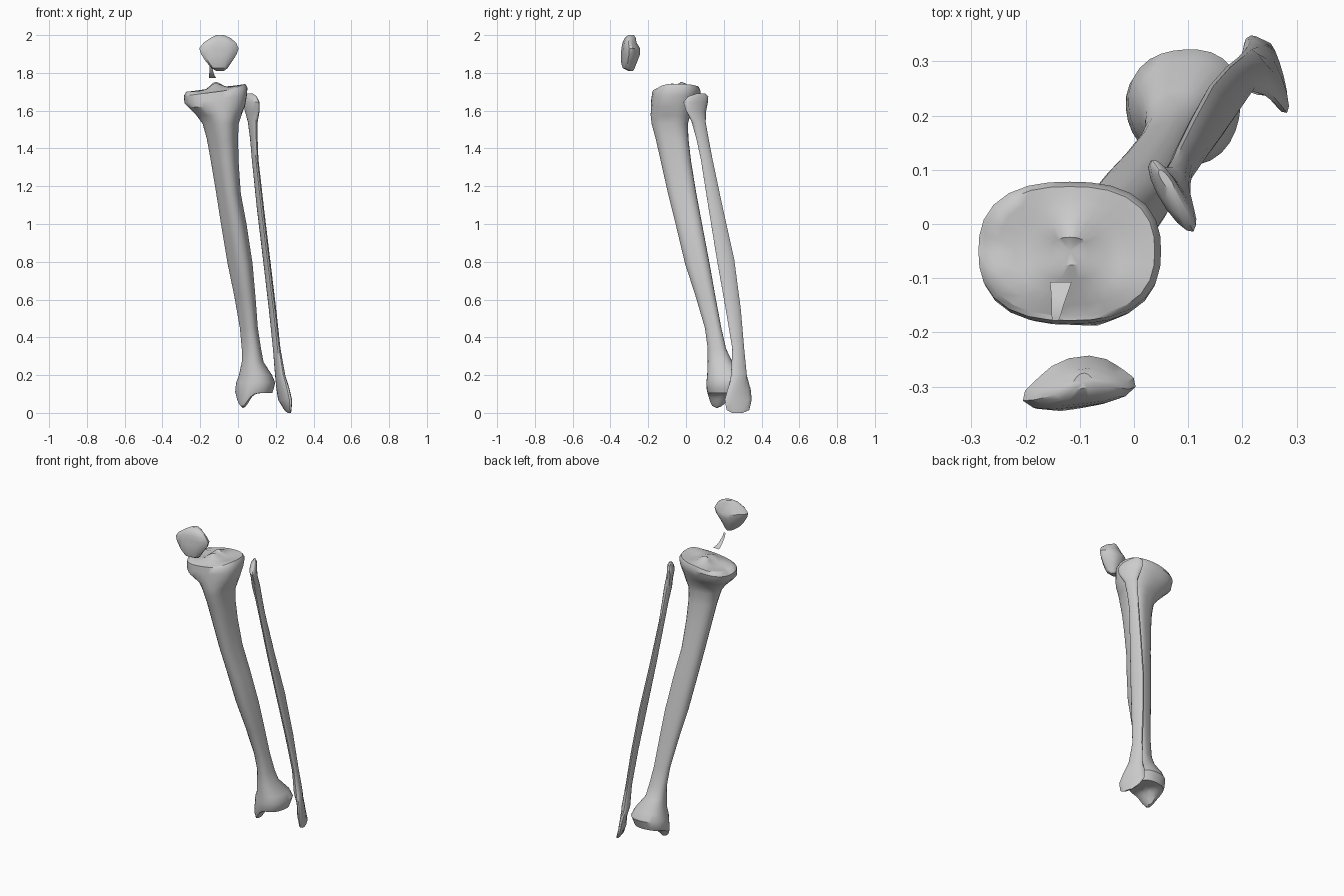
import bpy, bmesh
from math import cos, sin, pi, exp, radians

if "Cube" in bpy.data.objects:
    bpy.data.objects.remove(bpy.data.objects["Cube"])


def outline(sec, phi, k, tri, ang, n):
    """Closed outline fitted to the box x0..x1, y0..y1; phi shears it, tri makes it three-sided."""
    z, x0, x1, y0, y1 = sec
    pts = []
    for i in range(n):
        t = 2 * pi * i / n
        c, s = cos(t), sin(t)
        r = (abs(c) ** k + abs(s) ** k) ** (-1 / k) * (1 + tri * cos(3 * (t - radians(ang))))
        pts.append((r * c, r * (s * sin(phi) + c * cos(phi))))
    xs, ys = [p[0] for p in pts], [p[1] for p in pts]
    ax, bx, ay, by = min(xs), max(xs), min(ys), max(ys)
    return [(x0 + (x1 - x0) * (p[0] - ax) / (bx - ax),
             y0 + (y1 - y0) * (p[1] - ay) / (by - ay), z) for p in pts]


def finish(bm, name):
    me = bpy.data.meshes.new(name)
    bmesh.ops.recalc_face_normals(bm, faces=bm.faces)
    bm.to_mesh(me)
    bm.free()
    ob = bpy.data.objects.new(name, me)
    bpy.context.collection.objects.link(ob)
    bpy.ops.object.select_all(action='DESELECT')
    ob.select_set(True)
    bpy.context.view_layer.objects.active = ob
    bpy.ops.object.shade_smooth_by_angle(angle=radians(35))
    return ob


def loft(name, secs, style, n=20, caps=(None, None)):
    """Skin the outlines from bottom to top; cap functions give z over the end faces."""
    bm = bmesh.new()
    rings = [outline(s, *style(s[0]), n) for s in secs]

    def end(ring, zf):
        cx = sum(p[0] for p in ring) / n
        cy = sum(p[1] for p in ring) / n
        out = []
        for f in (.93, .78, .6, .4, .2):
            r = [(cx + f * (x - cx), cy + f * (y - cy)) for x, y, _ in ring]
            out.append([(x, y, zf(x, y)) for x, y in r])
        return out

    if caps[0]:
        rings = end(rings[0], caps[0])[::-1] + rings
    if caps[1]:
        rings += end(rings[-1], caps[1])
    vs = [[bm.verts.new(p) for p in r] for r in rings]
    for a, b in zip(vs, vs[1:]):
        for i in range(n):
            j = (i + 1) % n
            bm.faces.new((a[i], a[j], b[j], b[i]))
    for r in (vs[0], vs[-1]):
        c = bm.verts.new([sum(v.co[k] for v in r) / n for k in range(3)])
        for i in range(n):
            bm.faces.new((r[i], r[(i + 1) % n], c))
    return finish(bm, name)


# Shin bone: shaft with ankle end and knee plateau
def plateau(x, y):
    z = 1.722 + .13 * (x + .115) - 1.2 * max(0, -.1 - y) ** 1.5
    for px, h, sx, sy in ((-.12, .034, .035, .06), (-.2, -.012, .05, .07), (-.03, -.012, .04, .07)):
        z += h * exp(-((x - px) / sx) ** 2 - ((y + .04) / sy) ** 2)
    return z


def ankle(x, y):
    return .105 - .08 * exp(-((x - .028) / .04) ** 2 - ((y - .165) / .065) ** 2)


shin = [
    (.125, -.015, .188, .11, .31), (.16, -.01, .197, .108, .322), (.2, .005, .18, .112, .305),
    (.27, .02, .135, .115, .245), (.34, .02, .122, .115, .212), (.45, .01, .105, .10, .187),
    (.62, -.02, .092, .05, .155), (.79, -.055, .077, -.005, .125), (1.0, -.09, .045, -.055, .085),
    (1.16, -.115, .015, -.095, .055), (1.33, -.143, .003, -.133, .027), (1.45, -.165, .0, -.16, .013),
    (1.53, -.187, .003, -.182, .01), (1.575, -.22, .018, -.187, .022), (1.62, -.265, .036, -.186, .045),
    (1.66, -.283, .047, -.184, .068), (1.70, -.287, .05, -.178, .078)]


def shin_style(z):
    if z > 1.6:
        return (pi / 2, 2.5, .0, -80)
    if z < .3:
        return (pi / 2, 2.2, .03, -80)
    return (pi / 2, 2, .1, -75)


tib = loft("shin_bone", shin, shin_style, 28, (ankle, plateau))
# tilt the plateau rim so the inner side sits lower, and drop the inner ankle knob
for v in tib.data.vertices:
    if abs(v.co.z - 1.70) < 1e-4 or abs(v.co.z - 1.66) < 1e-4:
        v.co.z += .13 * (v.co.x + .115)
    elif abs(v.co.z - .125) < 1e-4:
        v.co.z = ankle(v.co.x, v.co.y) + .02

# Calf bone: slim strut with a slanted head and ankle tip
calf = [
    (0.0, .262, .28, .245, .30), (.015, .245, .284, .215, .335), (.07, .212, .286, .205, .348),
    (.13, .203, .272, .222, .342), (.2, .196, .25, .238, .322), (.34, .185, .225, .245, .308),
    (.55, .163, .202, .21, .29), (.815, .132, .17, .163, .255), (1.08, .10, .138, .12, .196),
    (1.345, .073, .108, .078, .14), (1.45, .064, .104, .055, .12), (1.54, .052, .104, .03, .104),
    (1.60, .036, .115, .0, .107), (1.645, .026, .114, -.014, .116), (1.675, .03, .1, .01, .118),
    (1.692, .045, .075, .06, .1)]
loft("calf_bone", calf,
     lambda z: (radians(145 if z > 1.56 or z < .15 else 115), 2, 0, 0), 14)

# Kneecap: rounded wedge with a ridge on the back
knee = [
    (1.81, -.115, -.075, -.305, -.28), (1.825, -.14, -.055, -.335, -.272), (1.86, -.17, -.032, -.345, -.258),
    (1.90, -.196, -.006, -.344, -.243), (1.93, -.205, .003, -.342, -.243), (1.96, -.182, -.01, -.336, -.262),
    (1.985, -.145, -.04, -.325, -.266), (2.0, -.115, -.075, -.305, -.275)]
loft("kneecap", knee, lambda z: (radians(75), 2, .12, 90), 18)

# Tendon remnant: thin curved strip tapering upward
bm = bmesh.new()
strip = [(-.155, -.115, -.107, 1.773), (-.153, -.123, -.13, 1.784), (-.152, -.13, -.15, 1.802),
         (-.152, -.135, -.168, 1.825), (-.151, -.139, -.178, 1.848)]
rows = [[bm.verts.new((x, y, z)) for x in (a, b)] for a, b, y, z in strip]
for p, q in zip(rows, rows[1:]):
    bm.faces.new((p[0], p[1], q[1], q[0]))
finish(bm, "tendon_strip")
